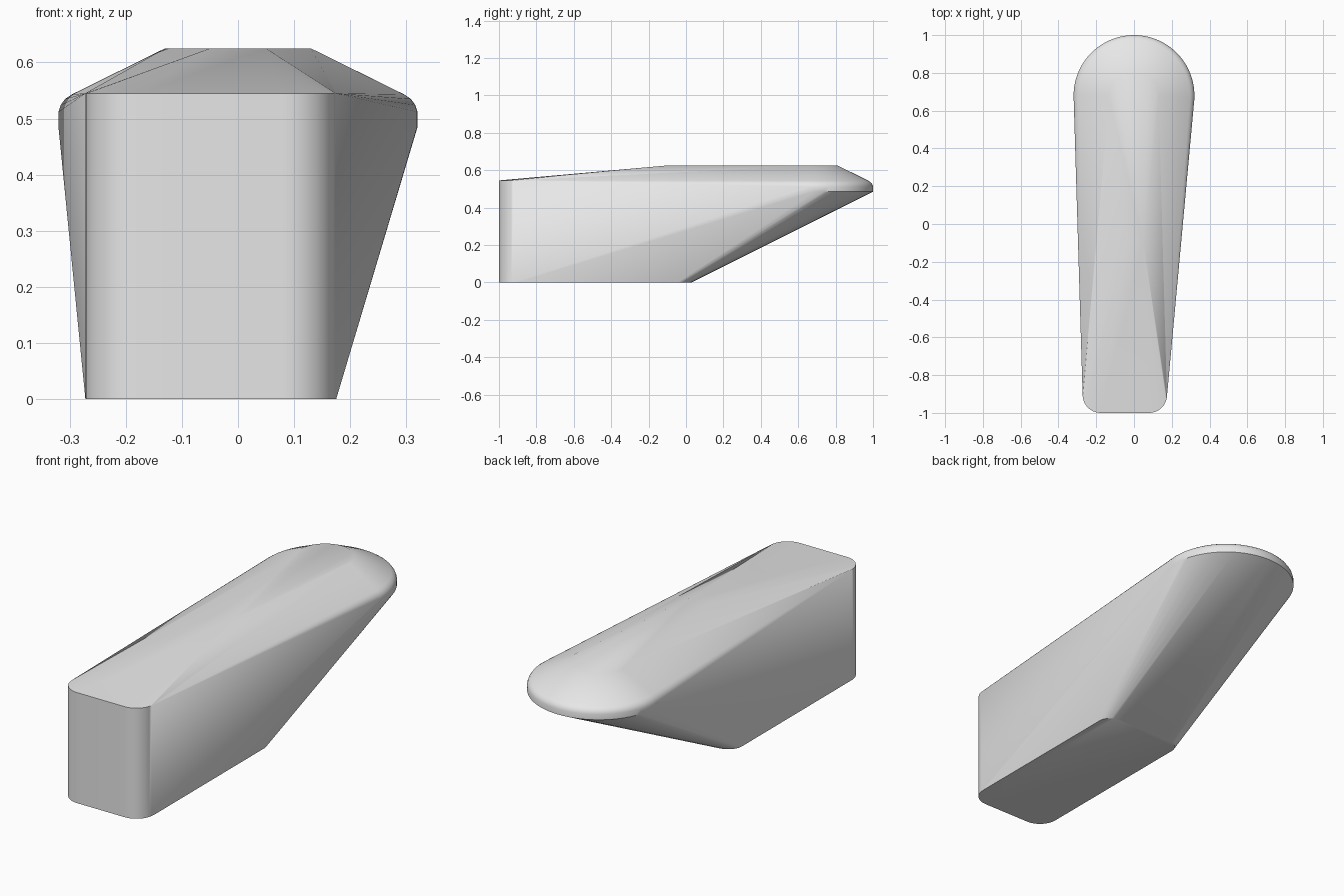
import bpy, bmesh, math

cube = bpy.data.objects.get("Cube")
if cube:
    bpy.data.objects.remove(cube, do_unlink=True)

grey = bpy.data.materials.new("plain grey")
grey.use_nodes = True
grey.diffuse_color = (0.8, 0.8, 0.8, 1)
grey.node_tree.nodes["Principled BSDF"].inputs["Base Color"].default_value = (0.8, 0.8, 0.8, 1)


def arc(cx, cy, rx, ry, start, end, z, steps):
    """Points on an elliptical arc at height z, angles in degrees."""
    pts = []
    for i in range(steps + 1):
        a = math.radians(start + (end - start) * i / steps)
        pts.append((cx + rx * math.cos(a), cy + ry * math.sin(a), z))
    return pts


LEFT, RIGHT, CORNER = 0.175, -0.272, 0.095
HEAD_Y, HEAD_R = 0.68, 0.32
points = []

# Rounded front corners, from the base to the front top edge
for z in (0, 0.545):
    points += arc(RIGHT + CORNER, -1 + CORNER, CORNER, CORNER, 180, 270, z, 10)
    points += arc(LEFT - CORNER, -1 + CORNER, CORNER, CORNER, 270, 360, z, 10)

# Back corners of the base
points += arc(LEFT - CORNER, -0.045, CORNER, 0.075, 0, 90, 0, 10)
points += arc(RIGHT + CORNER, -0.045, CORNER, 0.075, 90, 180, 0, 10)

# Round overhanging head with a softened rim
for inset, z in ((0, 0.485), (0, 0.512), (0.004, 0.524), (0.012, 0.535), (0.024, 0.543)):
    r = HEAD_R - inset
    points += arc(0, HEAD_Y, r, r, -4, 184, z, 40)

# Raised flat on top
points += arc(0, HEAD_Y, 0.13, 0.13, 0, 180, 0.625, 24)
points += [(0.05, -0.1, 0.625), (-0.05, -0.1, 0.625)]

# Skin the profiles into one solid
bm = bmesh.new()
for p in points:
    bm.verts.new(p)
bmesh.ops.convex_hull(bm, input=bm.verts[:])
bmesh.ops.delete(bm, geom=[v for v in bm.verts if not v.link_faces], context='VERTS')
bmesh.ops.dissolve_limit(bm, angle_limit=math.radians(0.3), verts=bm.verts[:], edges=bm.edges[:])
bmesh.ops.recalc_face_normals(bm, faces=bm.faces[:])
mesh = bpy.data.meshes.new("tapered_body")
bm.to_mesh(mesh)
bm.free()
mesh.materials.append(grey)

body = bpy.data.objects.new("tapered_body", mesh)
bpy.context.collection.objects.link(body)
bpy.ops.object.select_all(action='DESELECT')
body.select_set(True)
bpy.context.view_layer.objects.active = body
bpy.ops.object.shade_smooth_by_angle(angle=math.radians(30))
